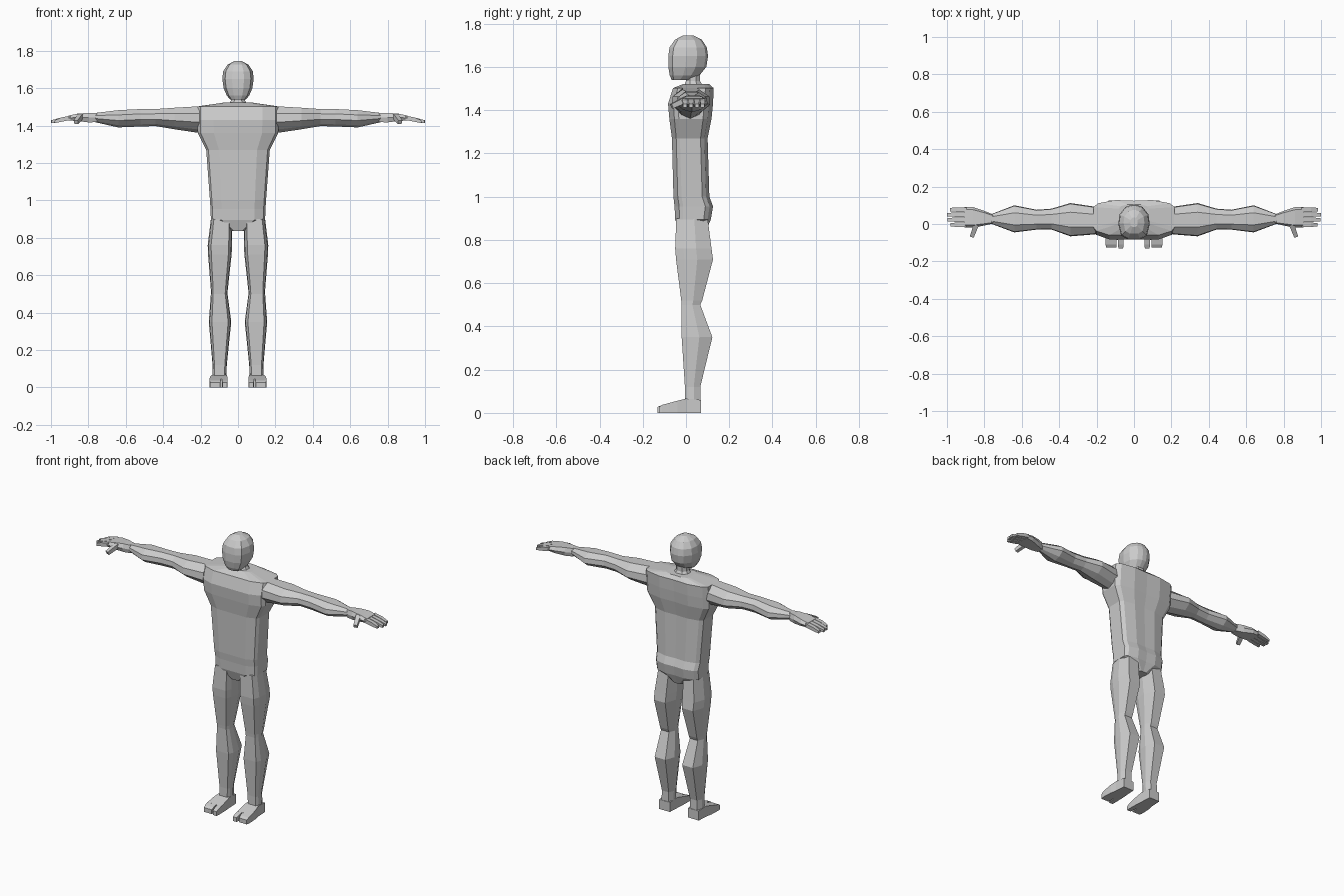
import bpy, bmesh
from mathutils import Vector


def loft(name, rings, mirror=False):
    """Skin a list of equal-length point rings, cap the ends, optionally mirror in x."""
    bm = bmesh.new()
    rows = [[bm.verts.new(p) for p in r] for r in rings]
    n = len(rows[0])
    for a, b in zip(rows, rows[1:]):
        for i in range(n):
            j = (i + 1) % n
            bm.faces.new((a[i], a[j], b[j], b[i]))
    bm.faces.new(rows[0])
    bm.faces.new(rows[-1])
    bmesh.ops.recalc_face_normals(bm, faces=bm.faces)
    me = bpy.data.meshes.new(name)
    bm.to_mesh(me)
    bm.free()
    ob = bpy.data.objects.new(name, me)
    bpy.context.collection.objects.link(ob)
    if mirror:
        ob.modifiers.new("mirror", 'MIRROR').use_axis[0] = True
    return ob


def fit(shape, a0, a1, b0, b1):
    """Stretch a unit outline (-1..1) into the given bounds."""
    return [((a0 + a1) / 2 + u * (a1 - a0) / 2, (b0 + b1) / 2 + v * (b1 - b0) / 2) for u, v in shape]


def stack_z(shape, rows):          # rows: z, x0, x1, y0, y1
    return [[(x, y, r[0]) for x, y in fit(shape, *r[1:])] for r in rows]


def stack_x(shape, rows):          # rows: x, y0, y1, z0, z1
    return [[(r[0], y, z) for y, z in fit(shape, *r[1:])] for r in rows]


def stack_y(shape, rows):          # rows: y, x0, x1, z0, z1
    return [[(x, r[0], z) for x, z in fit(shape, *r[1:])] for r in rows]


def sym(half):
    """Complete a right-hand half outline by reflecting it in u."""
    return half + [(-u, v) for u, v in reversed(half) if u > 1e-6]


BOX = [(-1, -1), (1, -1), (1, 1), (-1, 1)]

# torso
torso_shape = sym([(0, -1), (.6, -1), (.93, -.76), (1, -.55), (1, .6), (.88, .82), (.45, 1)])
torso_shape.insert(7, (0, .96))
loft("torso", stack_z(torso_shape, [
    (.835, -.035, .035, -.03, .09),
    (.895, -.145, .145, -.05, .115),
    (.955, -.147, .147, -.053, .125),
    (1.0, -.15, .15, -.058, .108),
    (1.27, -.17, .17, -.065, .1),
    (1.36, -.215, .215, -.077, .118),
    (1.43, -.217, .217, -.083, .125),
    (1.502, -.217, .217, -.06, .128),
    (1.522, -.08, .08, -.01, .105)]))

# neck
neck_shape = sym([(.5, -1), (1, -.4), (1, .4), (.5, 1)])
loft("neck", stack_z(neck_shape, [
    (1.5, -.06, .06, -.015, .085),
    (1.535, -.037, .037, 0, .065),
    (1.58, -.037, .037, 0, .065)]))

# head
head_shape = sym([(.38, -1), (.82, -.78), (1, -.1), (.92, .45), (.55, .88), (.18, 1)])
loft("head", stack_z(head_shape, [
    (1.54, -.043, .043, -.066, .02),
    (1.56, -.06, .06, -.075, .062),
    (1.6, -.077, .077, -.082, .094),
    (1.65, -.084, .084, -.082, .102),
    (1.69, -.079, .079, -.076, .096),
    (1.725, -.056, .056, -.052, .074),
    (1.745, -.02, .02, -.015, .035)]))

# arms
arm_shape = sym([(0, -1), (.55, -.75), (1, -.2), (.95, .45), (.45, 1)])
loft("arm", stack_x(arm_shape, [
    (.205, -.055, .092, 1.36, 1.503),
    (.34, -.066, .112, 1.38, 1.495),
    (.44, -.03, .082, 1.397, 1.488),
    (.52, -.03, .076, 1.395, 1.488),
    (.64, -.045, .1, 1.39, 1.482),
    (.765, .002, .052, 1.418, 1.467)]), True)

# hands
hand_shape = sym([(.8, -1), (1, 0), (.75, 1)])
loft("palm", stack_x(hand_shape, [
    (.755, .002, .052, 1.418, 1.467),
    (.8, -.008, .07, 1.417, 1.468),
    (.86, -.02, .09, 1.424, 1.463),
    (.905, -.018, .09, 1.427, 1.453)]), True)
for i, tip in enumerate((.98, .998, 1.0, .985)):
    y = -.016 + i * .027
    loft("finger", stack_x(BOX, [
        (.895, y, y + .024, 1.43, 1.453),
        (.945, y, y + .024, 1.42, 1.443),
        (tip, y + .003, y + .021, 1.413, 1.428)]), True)

# thumbs
a, b = Vector((.842, .0, 1.45)), Vector((.866, -.066, 1.418))
axis = (b - a).normalized()
side = axis.cross(Vector((0, 0, 1))).normalized()
up = side.cross(axis)
loft("thumb", [[c + side * u * w + up * v * w for u, v in BOX]
               for c, w in ((a, .014), (b, .011))], True)

# legs
leg_shape = sym([(.72, -1), (.93, -.55), (1, .15), (.62, 1)])
loft("leg", stack_z(leg_shape, [
    (.9, .03, .145, -.045, .1),
    (.76, .032, .162, -.05, .118),
    (.71, .034, .16, -.046, .125),
    (.52, .055, .145, -.022, .075),
    (.5, .056, .145, -.02, .066),
    (.35, .036, .156, -.02, .122),
    (.12, .06, .136, -.005, .066),
    (.05, .062, .138, -.005, .068)]), True)

# feet
loft("foot", stack_y(BOX, [
    (.07, .064, .138, 0, .06),
    (.0, .06, .142, 0, .066),
    (-.04, .057, .15, 0, .056),
    (-.085, .056, .152, 0, .044)]), True)
for name, x0, x1, end in (("big_toe", .056, .086, -.132), ("outer_toes", .093, .152, -.126)):
    loft(name, stack_y(BOX, [
        (-.08, x0, x1, 0, .045),
        (-.11, x0, x1, 0, .037),
        (end, x0 + .002, x1 - .003, 0, .027)]), True)
